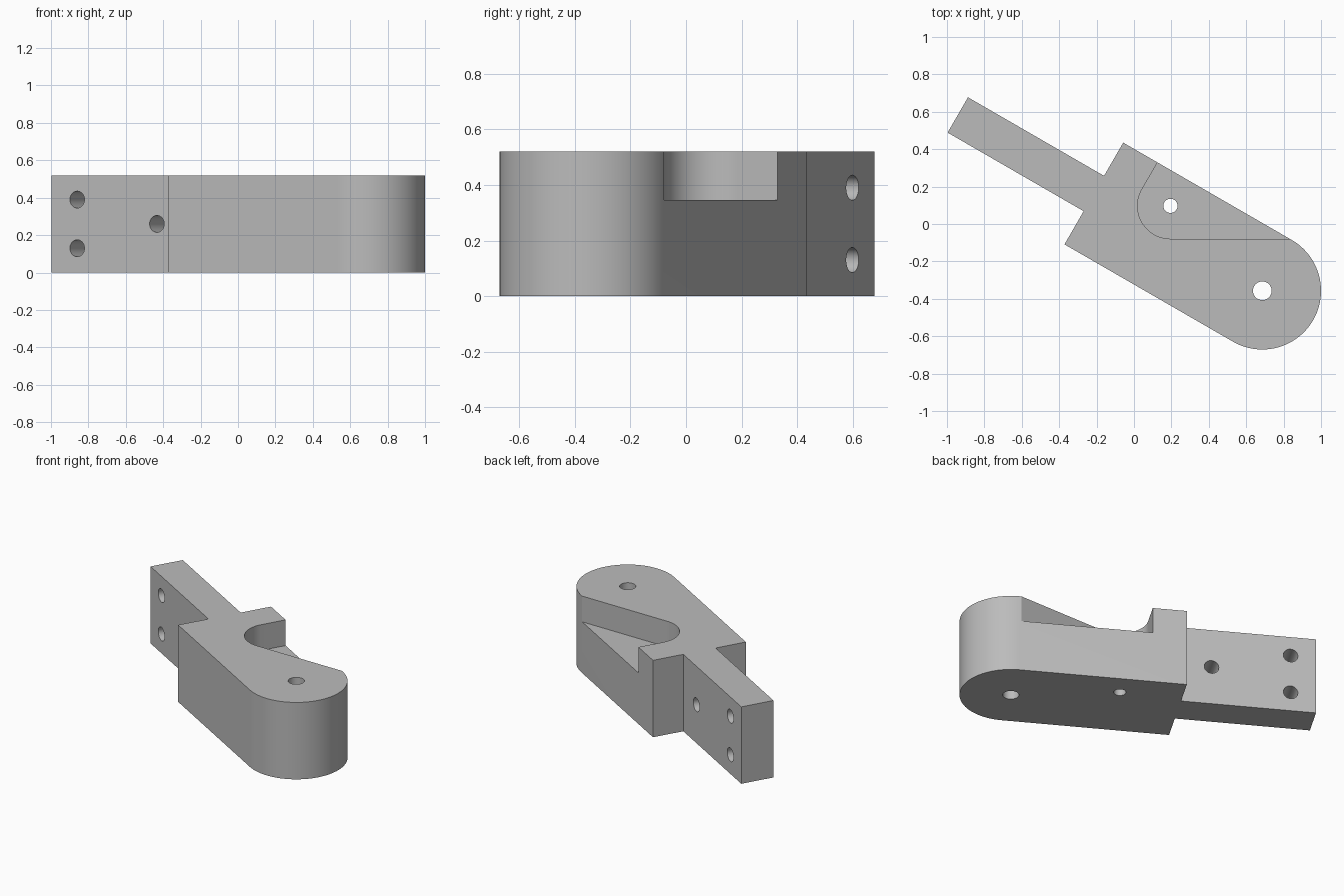
import bpy, bmesh
from math import sin, cos, pi, radians
from mathutils import Vector, Matrix

cube = bpy.data.objects.get("Cube")
if cube:
    bpy.data.objects.remove(cube, do_unlink=True)

HEIGHT = 0.52
RADIUS = 0.314          # rounded end and half width of the body
TANG = 0.109            # half thickness of the tang
SHOULDER, TAIL = -1.04, -1.88
PIVOT = Vector((0.686, -0.357, 0))
# Frame of the arm: origin at the pivot, x along the arm
ARM = Matrix.Translation(PIVOT) @ Matrix.Rotation(radians(-30), 4, 'Z')

grey = bpy.data.materials.new("plain_grey")
grey.use_nodes = True
colour = (0.5, 0.5, 0.5, 1)
grey.diffuse_color = colour
grey.node_tree.nodes["Principled BSDF"].inputs["Base Color"].default_value = colour


def arc(cx, cy, r, start, end, steps):
    angles = [radians(start + (end - start) * i / steps) for i in range(steps + 1)]
    return [(cx + r * cos(a), cy + r * sin(a)) for a in angles]


def prism(name, outline, z0, z1, matrix):
    """Extrude a counter-clockwise outline from z0 to z1."""
    bm = bmesh.new()
    face = bm.faces.new([bm.verts.new((x, y, z0)) for x, y in outline])
    top = bmesh.ops.extrude_face_region(bm, geom=[face])
    verts = [v for v in top["geom"] if isinstance(v, bmesh.types.BMVert)]
    bmesh.ops.translate(bm, verts=verts, vec=(0, 0, z1 - z0))
    bmesh.ops.transform(bm, matrix=matrix, verts=bm.verts)
    bmesh.ops.recalc_face_normals(bm, faces=bm.faces)
    mesh = bpy.data.meshes.new(name)
    bm.to_mesh(mesh)
    bm.free()
    mesh.materials.append(grey)
    obj = bpy.data.objects.new(name, mesh)
    bpy.context.collection.objects.link(obj)
    return obj


def cut(target, cutter):
    """Subtract the cutter and discard it."""
    cutter.hide_render = True
    mod = target.modifiers.new("cut", 'BOOLEAN')
    mod.operation = 'DIFFERENCE'
    mod.solver = 'EXACT'
    mod.object = cutter
    bpy.context.view_layer.objects.active = target
    bpy.ops.object.modifier_apply(modifier=mod.name)
    bpy.data.objects.remove(cutter, do_unlink=True)


# Body with rounded end, square shoulders and narrow tang
outline = arc(0, 0, RADIUS, -90, 90, 48) + [
    (SHOULDER, RADIUS), (SHOULDER, TANG), (TAIL, TANG),
    (TAIL, -TANG), (SHOULDER, -TANG), (SHOULDER, -RADIUS)]
body = prism("bracket_arm", outline, 0, HEIGHT, ARM)

# Open pocket with a rounded inner corner
px, py = 0.195, 0.097
pocket = arc(px, py, 0.176, 150, 270, 32)
left = pocket[0]
pocket += [(1.2, pocket[-1][1]), (1.2, 0.7), (left[0] + 0.25, left[1] + 0.25 * 3 ** 0.5)]
cut(body, prism("pocket_cutter", pocket, 0.346, 0.7, Matrix()))

# Vertical pin holes
for x, y, r in [(PIVOT.x, PIVOT.y, 0.05), (px, py, 0.038)]:
    cut(body, prism("pin_hole_cutter", arc(x, y, r, 0, 350, 35), -0.2, 0.8, Matrix()))

# Bolt holes across the tang
for x, z in [(-1.722, 0.13), (-1.722, 0.39), (-1.23, 0.26)]:
    across = ARM @ Matrix.Translation((x, 0, z)) @ Matrix.Rotation(pi / 2, 4, 'X')
    cut(body, prism("bolt_hole_cutter", arc(0, 0, 0.045, 0, 350, 35), -0.25, 0.25, across))

bpy.ops.object.select_all(action='DESELECT')
body.select_set(True)
bpy.context.view_layer.objects.active = body
bpy.ops.object.shade_smooth_by_angle(angle=radians(30))
